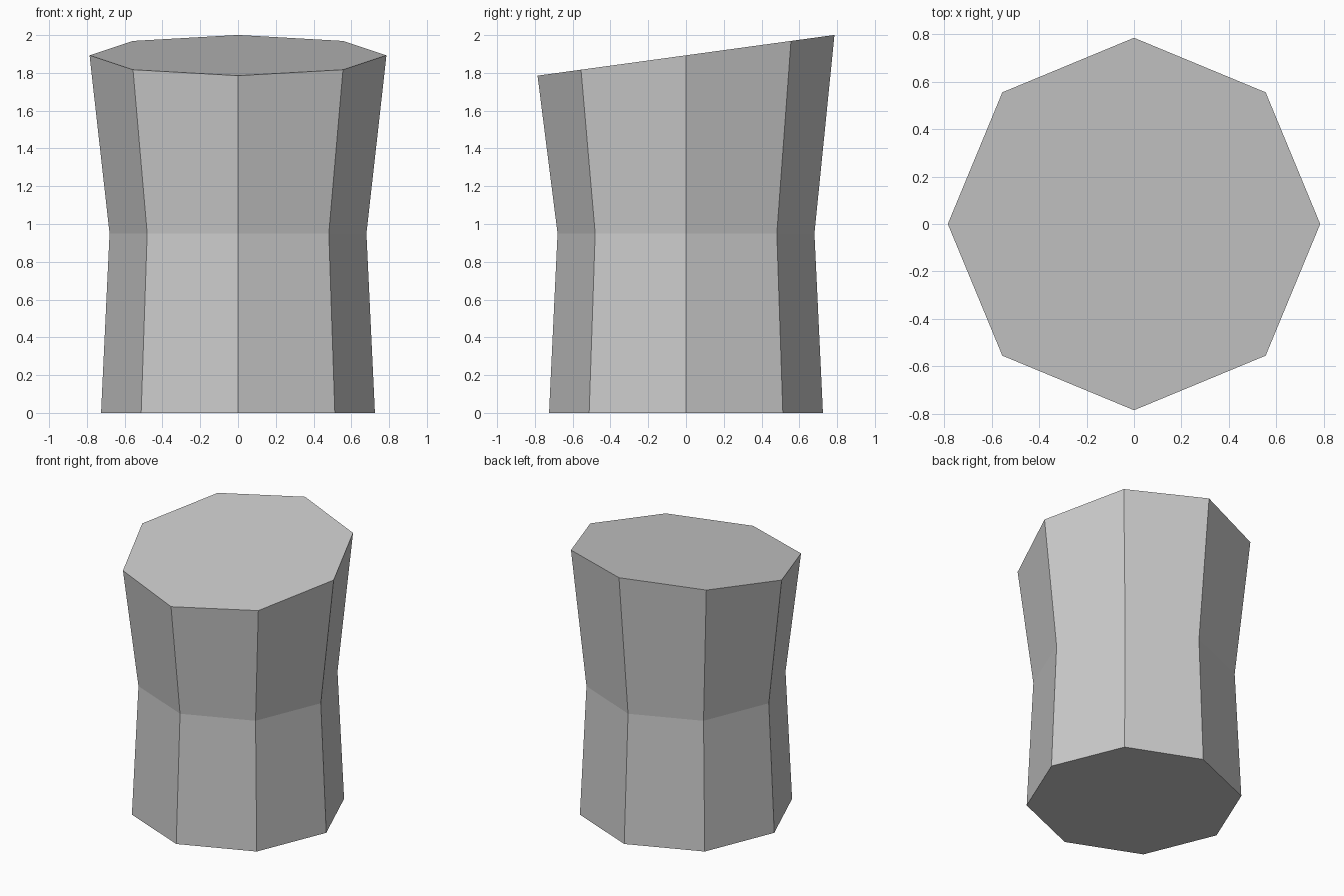
import bpy, bmesh
from math import cos, sin, pi

cube = bpy.data.objects.get("Cube")
if cube:
    bpy.data.objects.remove(cube, do_unlink=True)

# Plain grey material
grey = bpy.data.materials.new("light_grey")
grey.use_nodes = True
colour = (0.6, 0.6, 0.6, 1)
grey.diffuse_color = colour
grey.node_tree.nodes["Principled BSDF"].inputs["Base Color"].default_value = colour

SIDES = 8
# Rings of the waisted column: radius, height, tilt (rise along y)
RINGS = [(0.725, 0, 0), (0.68, 0.95, 0), (0.786, 1.893, 0.137)]

bm = bmesh.new()
rings = []
for radius, height, tilt in RINGS:
    ring = []
    for i in range(SIDES):
        a = 2 * pi * i / SIDES
        x, y = radius * cos(a), radius * sin(a)
        ring.append(bm.verts.new((x, y, height + tilt * y)))
    rings.append(ring)

# Side walls
for low, high in zip(rings, rings[1:]):
    for i in range(SIDES):
        j = (i + 1) % SIDES
        bm.faces.new((low[i], low[j], high[j], high[i]))

# Flat base and slanted top
bm.faces.new(rings[0][::-1])
bm.faces.new(rings[-1])
bmesh.ops.recalc_face_normals(bm, faces=bm.faces)

mesh = bpy.data.meshes.new("octagonal_column")
bm.to_mesh(mesh)
bm.free()
mesh.materials.append(grey)
column = bpy.data.objects.new("octagonal_column", mesh)
bpy.context.collection.objects.link(column)
